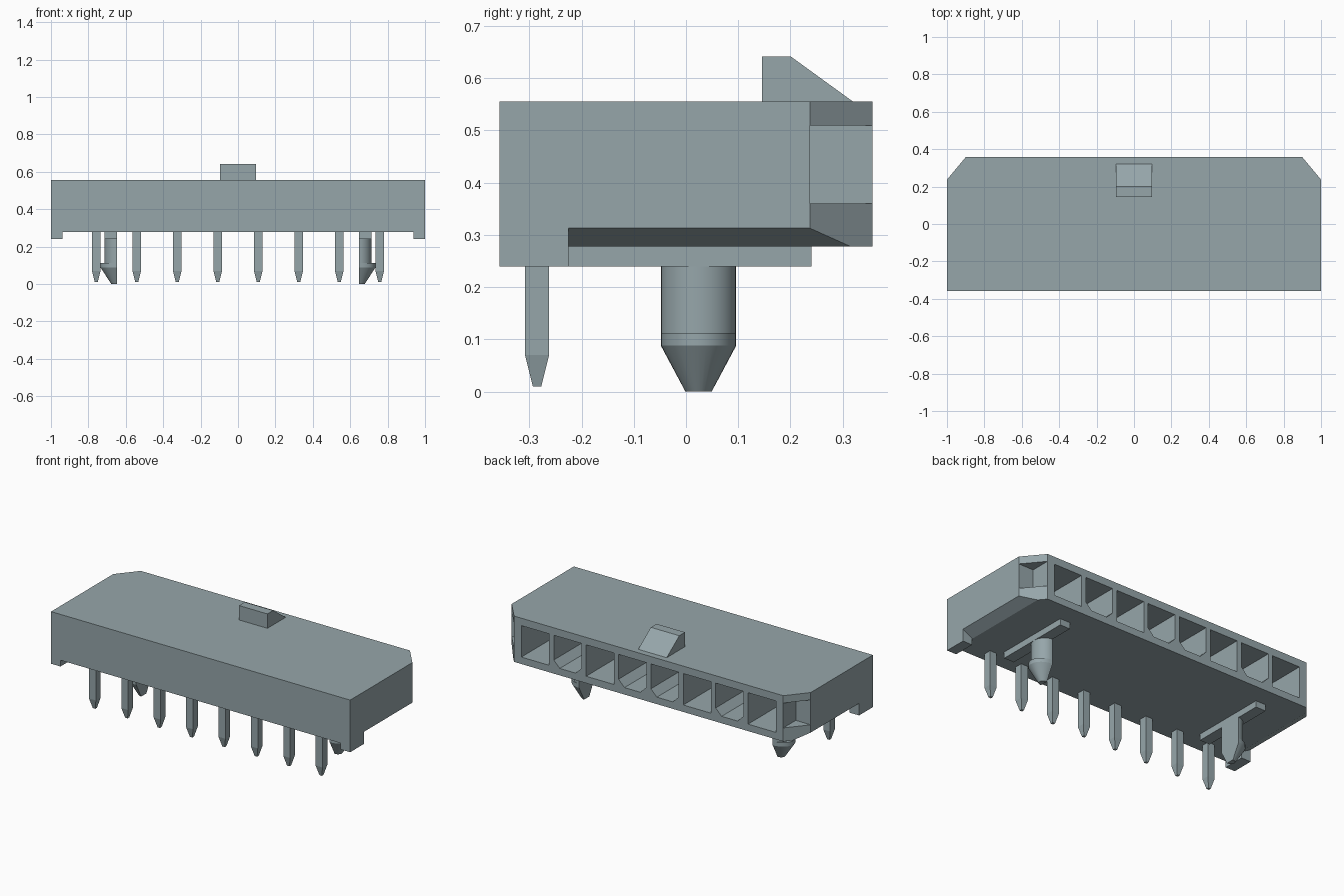
import bpy, bmesh, math

if "Cube" in bpy.data.objects:
    bpy.data.objects.remove(bpy.data.objects["Cube"])

grey = bpy.data.materials.new("blue_grey_plastic")
grey.use_nodes = True
COLOUR = (0.305, 0.381, 0.402, 1)
grey.diffuse_color = COLOUR
grey.node_tree.nodes["Principled BSDF"].inputs["Base Color"].default_value = COLOUR


def loft(name, *solids):
    """Make one object from solids, each a list of rings with equal point counts."""
    bm = bmesh.new()
    for rings in solids:
        loops = [[bm.verts.new(p) for p in ring] for ring in rings]
        n = len(loops[0])
        for a, b in zip(loops, loops[1:]):
            for i in range(n):
                j = (i + 1) % n
                bm.faces.new((a[i], a[j], b[j], b[i]))
        bm.faces.new(loops[0][::-1])
        bm.faces.new(loops[-1])
    bmesh.ops.recalc_face_normals(bm, faces=bm.faces)
    mesh = bpy.data.meshes.new(name)
    bm.to_mesh(mesh)
    bm.free()
    mesh.materials.append(grey)
    obj = bpy.data.objects.new(name, mesh)
    bpy.context.collection.objects.link(obj)
    return obj


def prism(axis, profile, a, b):
    """Two rings: a 2D profile extruded along an axis from a to b."""
    place = {"x": lambda p, t: (t, p[0], p[1]),
             "y": lambda p, t: (p[0], t, p[1]),
             "z": lambda p, t: (p[0], p[1], t)}[axis]
    return [[place(p, t) for p in profile] for t in (a, b)]


def box(x0, x1, y0, y1, z0, z1):
    return prism("z", [(x0, y0), (x1, y0), (x1, y1), (x0, y1)], z0, z1)


def cut(obj, cutter):
    mod = obj.modifiers.new("cut", "BOOLEAN")
    mod.operation = "DIFFERENCE"
    mod.solver = "EXACT"
    mod.object = cutter
    bpy.context.view_layer.objects.active = obj
    bpy.ops.object.modifier_apply(modifier=mod.name)
    bpy.data.objects.remove(cutter)


# Housing with chamfered back corners
FRONT, BACK, BOTTOM, TOP = -0.357, 0.357, 0.278, 0.555
outline = [(-1, FRONT), (1, FRONT), (1, 0.237), (0.9, BACK), (-0.9, BACK), (-1, 0.237)]
housing = loft("housing", prism("z", outline, BOTTOM, TOP))

# Lower side bevels, and notches in the back corners
bevels, notches = [], []
for s in (-1, 1):
    bevels.append(prism("y", [(s * 0.935, BOTTOM), (s * 1.065, BOTTOM - 0.07),
                              (s * 1.065, 0.348)], -0.225, 0.5))
    notches.append(box(s * 0.9, s * 1.1, 0.237, 0.5, 0.36, 0.51))
cut(housing, loft("bevel_cutter", *bevels))
cut(housing, loft("notch_cutter", *notches))

# Row of contact cavities; keyed ones have clipped lower corners
PITCH = 0.2165
pin_x = [(i - 3.5) * PITCH for i in range(8)]
cavities = []
for i, x in enumerate(pin_x):
    w, lo, hi = 0.093, 0.32, 0.51
    c = 0.04 if i in (1, 3, 4, 6) else 0
    profile = [(x - w, hi), (x + w, hi), (x + w, lo + c)]
    if c:
        profile += [(x + w - c, lo), (x - w + c, lo)]
    profile.append((x - w, lo + c))
    cavities.append(prism("y", profile, -0.2, 0.5))
cut(housing, loft("cavity_cutter", *cavities))

# Latch ramp on the top
loft("latch_ramp", prism("x", [(0.145, 0.55), (0.145, 0.642), (0.2, 0.642),
                               (0.32, TOP), (0.32, 0.55)], -0.095, 0.095))

# Solder pins with tapered tips
for i, x in enumerate(pin_x):
    rings = [[(x + u * r, -0.285 + v * r, z) for u, v in ((-1, -1), (1, -1), (1, 1), (-1, 1))]
             for z, r in ((0.29, 0.023), (0.07, 0.023), (0.01, 0.008))]
    loft(f"solder_pin_{i + 1}", rings)

for side, s in (("right", -1), ("left", 1)):
    # Front foot and standoff rail
    loft(f"{side}_foot", box(s * 0.937, s, FRONT, -0.225, 0.24, 0.285))
    loft(f"{side}_rail", box(s * 0.647, s * 0.714, -0.225, 0.24, 0.24, 0.285))

    # Half-round locating peg with an outward barb: height, half width, depth
    sections = ((0.25, 0.072, 0.067), (0.112, 0.072, 0.067), (0.112, 0.072, 0.088),
                (0.088, 0.072, 0.088), (0, 0.025, 0.03))
    angles = [math.pi * k / 16 - math.pi / 2 for k in range(17)]
    rings = [[(s * (0.647 + d * math.cos(a)), 0.024 + r * math.sin(a), z) for a in angles]
             for z, r, d in sections]
    peg = loft(f"{side}_locating_peg", rings)
    bpy.ops.object.select_all(action="DESELECT")
    peg.select_set(True)
    bpy.context.view_layer.objects.active = peg
    bpy.ops.object.shade_smooth_by_angle(angle=math.radians(25))
